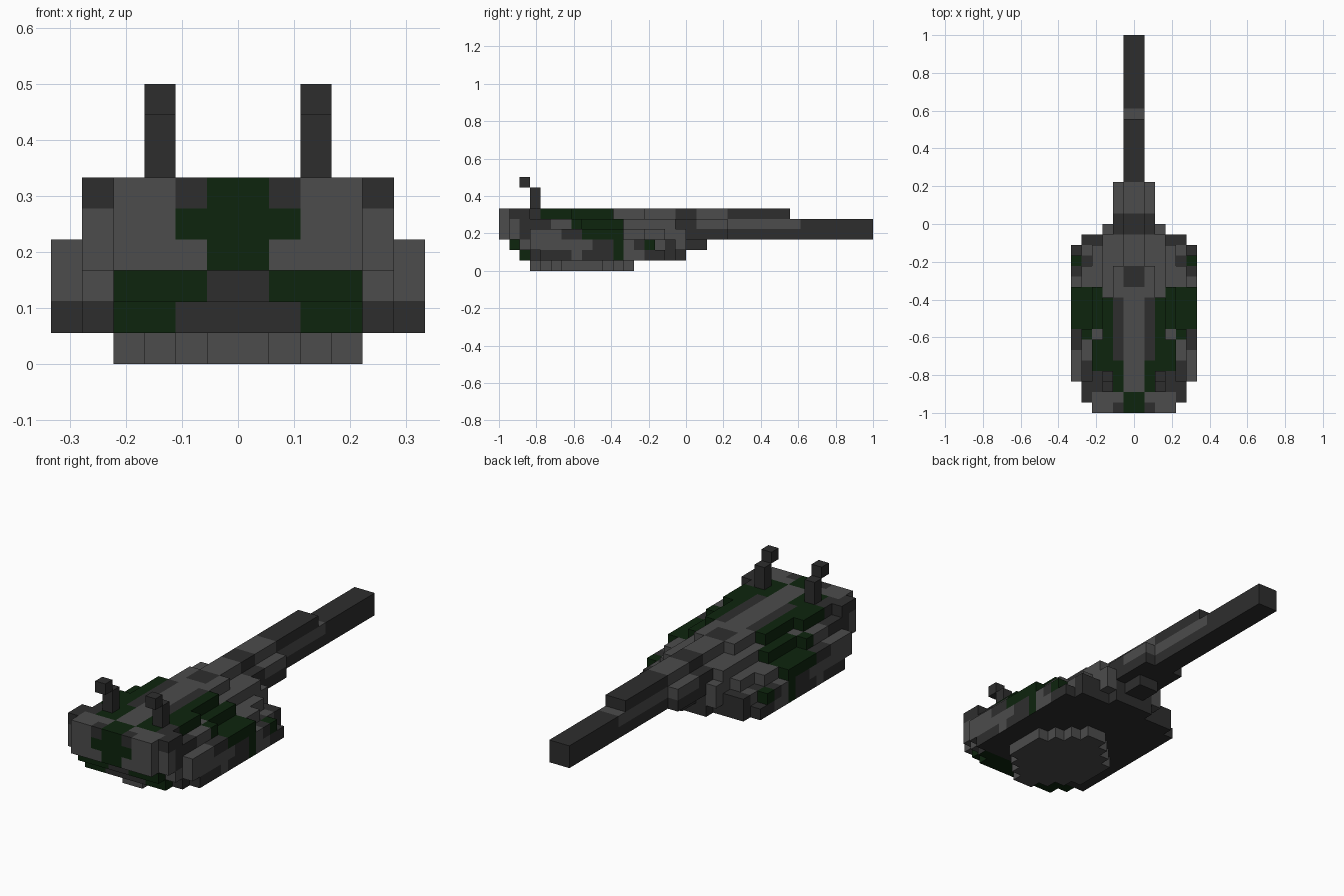
import bpy, bmesh
from mathutils import Vector

if "Cube" in bpy.data.objects:
    bpy.data.objects.remove(bpy.data.objects["Cube"], do_unlink=True)

U = 1 / 18  # block size


def material(name, rgb):
    m = bpy.data.materials.new(name)
    m.use_nodes = True
    m.diffuse_color = (*rgb, 1)
    b = next(n for n in m.node_tree.nodes if n.type == 'BSDF_PRINCIPLED')
    b.inputs["Base Color"].default_value = (*rgb, 1)
    b.inputs["Roughness"].default_value = 0.9
    return m


GREY, DARK, GREEN = 0, 1, 2
MATS = [material("mid grey", (0.072, 0.072, 0.072)),
        material("dark grey", (0.027, 0.027, 0.027)),
        material("dark green", (0.004, 0.018, 0.004))]


def slab(z, start, *steps):
    """Symmetric layer of blocks; each step is (end y, half width)."""
    cells = set()
    for end, half in steps:
        cells |= {(x, y, z) for x in range(-half, half) for y in range(start, end)}
        start = end
    return cells


# Blocks of each part, layer by layer
parts = {
    "turret_ring": slab(0, -15, (-14, 1), (-13, 2), (-12, 3), (-8, 4), (-7, 3), (-6, 2), (-5, 1)),
    "lower_hull": slab(1, -16, (-15, 4), (-14, 5), (-2, 6), (-1, 5), (0, 2))
    | slab(2, -17, (-16, 4), (-15, 5), (-3, 6), (-1, 5), (0, 3), (2, 1)),
    "upper_hull": slab(3, -18, (-17, 4), (-15, 5), (-6, 6), (-4, 5), (-2, 4), (0, 3))
    | slab(4, -18, (-17, 4), (-10, 5), (-6, 4), (-1, 3), (0, 2))
    | slab(5, -18, (-17, 4), (-15, 5), (-11, 4), (-7, 3), (-4, 2), (0, 1)),
    "mantlet": slab(3, 0, (4, 2)) | slab(4, 0, (4, 2)) | slab(5, 0, (4, 1)),
    "gun_barrel": slab(3, 4, (18, 1)) | slab(4, 4, (18, 1)) | slab(5, 4, (10, 1)),
}
for name, x in (("left", 2), ("right", -3)):
    parts[name + "_antenna"] = {(x, -15, 6), (x, -15, 7), (x, -16, 8)}

# Camouflage patches: |x| range, y range, z range, colour; later ones win
hull_sides = [
    (4, 6, -14, -11, 1, 2, DARK), (4, 6, -10, -7, 1, 3, DARK),
    (4, 6, -13, -9, 2, 3, GREY), (5, 6, -12, -10, 3, 4, DARK),
    (4, 5, -16, -13, 3, 6, DARK), (4, 5, -17, -16, 5, 6, DARK),
    (4, 6, -16, -14, 1, 2, DARK), (5, 6, -15, -14, 1, 3, GREY),
    (2, 6, -4, 0, 1, 2, DARK), (3, 6, -5, -3, 2, 3, DARK),
    (3, 5, -2, 0, 2, 3, DARK), (0, 2, -4, 2, 1, 3, DARK),
    (5, 6, -4, -3, 2, 3, GREEN), (4, 6, -7, -6, 1, 5, GREEN),
    (3, 6, -10, -6, 3, 5, GREEN), (4, 5, -11, -8, 4, 5, GREEN),
]
roof_and_rear = [
    (2, 4, -14, -7, 5, 6, GREEN), (1, 4, -16, -13, 5, 6, GREEN),
    (1, 2, -13, -7, 5, 6, DARK), (2, 3, -15, -14, 5, 6, DARK),
    (3, 4, -16, -14, 5, 6, DARK), (0, 1, -6, -4, 5, 6, DARK),
    (1, 2, -18, -17, 5, 6, DARK), (1, 2, -18, -17, 3, 4, GREY),
    (0, 1, -18, -16, 3, 6, GREEN), (0, 2, -18, -17, 4, 5, GREEN),
    (1, 4, -17, -14, 1, 3, GREEN), (0, 1, -17, -16, 2, 3, DARK),
    (0, 2, -16, -15, 1, 2, DARK),
]
gun = [
    (0, 2, -1, 1, 4, 6, DARK), (0, 2, 0, 18, 3, 4, DARK),
    (0, 1, 11, 18, 3, 5, DARK), (0, 1, 4, 10, 5, 6, DARK),
    (0, 4, -16, -14, 6, 9, DARK),
]


def colour(cell, normal):
    x, y, z = cell
    ax = x if x >= 0 else -x - 1
    if normal[2] < 0 and z == 1:  # hull underside
        return GREEN if y < -14 else DARK
    c = GREY
    for x0, x1, y0, y1, z0, z1, mat in hull_sides + roof_and_rear + gun:
        if x0 <= ax < x1 and y0 <= y < y1 and z0 <= z < z1:
            c = mat
    return c


solid = set().union(*parts.values())


def build(name, cells):
    """Outer block faces of one part."""
    bm = bmesh.new()
    for cell in sorted(cells):
        for axis in range(3):
            for s in (-1, 1):
                n = [0, 0, 0]
                n[axis] = s
                if tuple(cell[i] + n[i] for i in range(3)) in solid:
                    continue
                corners = []
                for a, b in ((0, 0), (1, 0), (1, 1), (0, 1))[::s]:
                    p = Vector(cell)
                    p[axis] += s > 0
                    p[(axis + 1) % 3] += a
                    p[(axis + 2) % 3] += b
                    corners.append(bm.verts.new(p * U))
                bm.faces.new(corners).material_index = colour(cell, n)
    bmesh.ops.remove_doubles(bm, verts=bm.verts[:], dist=1e-4)
    # Merge flat faces of one colour
    bmesh.ops.dissolve_limit(bm, angle_limit=0.01, verts=bm.verts[:],
                             edges=bm.edges[:], delimit={'MATERIAL'})
    me = bpy.data.meshes.new(name)
    bm.to_mesh(me)
    bm.free()
    for m in MATS:
        me.materials.append(m)
    bpy.context.collection.objects.link(bpy.data.objects.new(name, me))


for part, blocks in parts.items():
    build(part, blocks)
